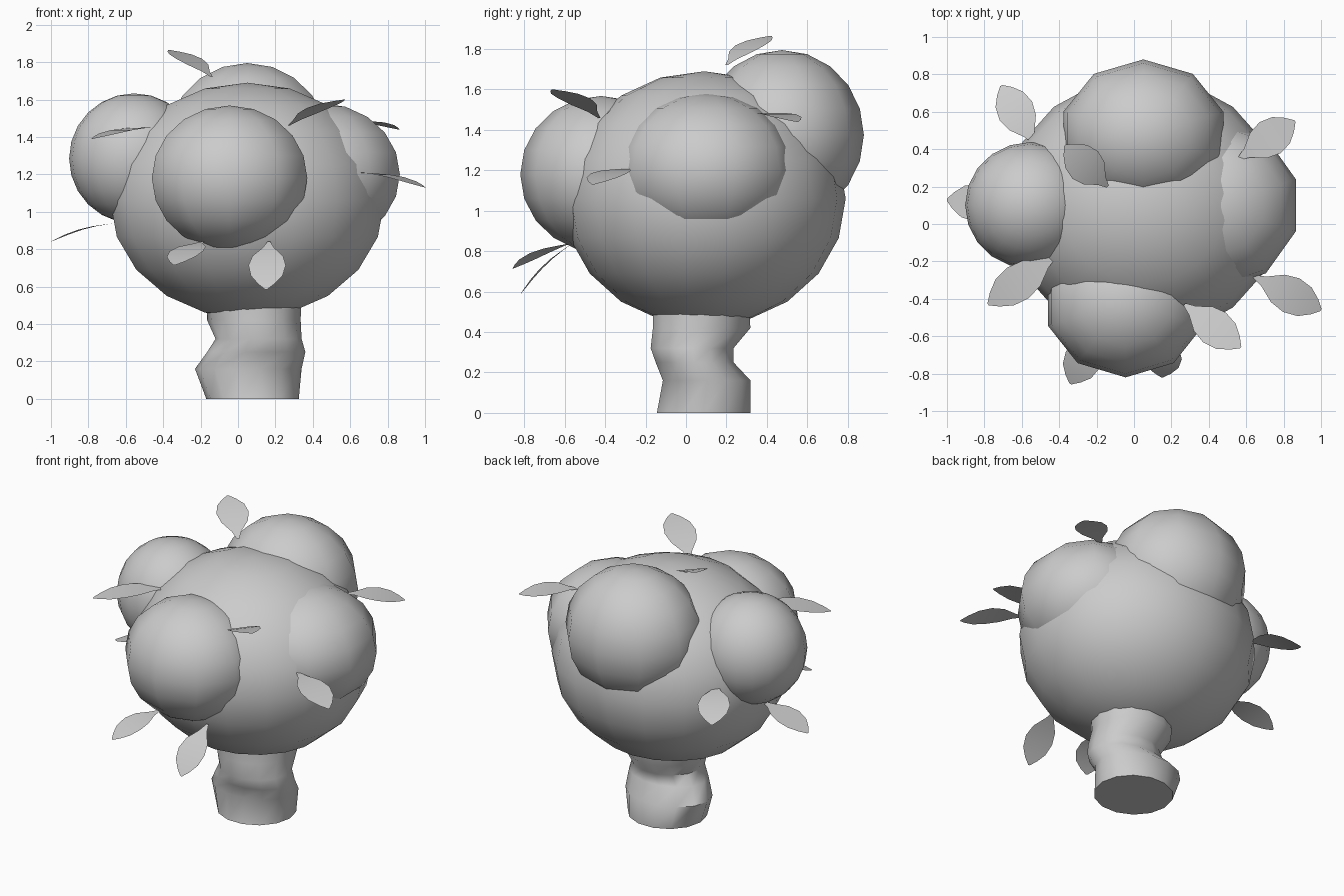
import bpy, math
from mathutils import Vector

if "Cube" in bpy.data.objects:
    bpy.data.objects.remove(bpy.data.objects["Cube"])


def smooth(obj, angle=60):
    bpy.ops.object.select_all(action='DESELECT')
    bpy.context.view_layer.objects.active = obj
    obj.select_set(True)
    bpy.ops.object.shade_smooth_by_angle(angle=math.radians(angle))


def mesh_object(name, verts, faces):
    me = bpy.data.meshes.new(name)
    me.from_pydata(verts, [], faces)
    me.update()
    obj = bpy.data.objects.new(name, me)
    bpy.context.collection.objects.link(obj)
    smooth(obj)
    return obj


def foliage(name, centre, radii, segments, rings):
    bpy.ops.mesh.primitive_uv_sphere_add(segments=segments, ring_count=rings,
                                         radius=1, location=centre)
    obj = bpy.context.object
    obj.name = name
    obj.scale = radii
    bpy.ops.object.transform_apply(location=False, rotation=False, scale=True)
    smooth(obj)


def leaf(name, base, tip):
    # flat pointed blade, slightly arched, width kept horizontal
    base, tip = Vector(base), Vector(tip)
    along = tip - base
    side = along.cross(Vector((0, 0, 1))).normalized()
    up = side.cross(along).normalized()
    profile = [(0.0, 0.008), (0.15, 0.03), (0.35, 0.082), (0.55, 0.1),
               (0.75, 0.085), (0.9, 0.045), (1.0, 0.006)]
    verts = []
    for t, w in profile:
        p = base + along * t + up * (0.02 * math.sin(math.pi * t))
        verts += [p - side * w, p + side * w]
    faces = [(2 * i, 2 * i + 1, 2 * i + 3, 2 * i + 2) for i in range(len(profile) - 1)]
    mesh_object(name, verts, faces)


# Wobbly trunk: rings of (z, xmin, xmax, ymin, ymax)
rings = [(0.0, -0.17, 0.325, -0.15, 0.325), (0.16, -0.23, 0.34, -0.12, 0.325),
         (0.25, -0.165, 0.36, -0.155, 0.24), (0.32, -0.12, 0.34, -0.18, 0.24),
         (0.42, -0.165, 0.335, -0.17, 0.325), (0.62, -0.17, 0.34, -0.17, 0.31)]
n = 14
verts, faces = [], []
for z, x0, x1, y0, y1 in rings:
    for i in range(n):
        a = 2 * math.pi * i / n
        verts.append(((x0 + x1) / 2 + (x1 - x0) / 2 * math.cos(a),
                      (y0 + y1) / 2 + (y1 - y0) / 2 * math.sin(a), z))
for r in range(len(rings) - 1):
    for i in range(n):
        j = (i + 1) % n
        faces.append((r * n + i, r * n + j, (r + 1) * n + j, (r + 1) * n + i))
faces.append(tuple(reversed(range(n))))
faces.append(tuple(range((len(rings) - 1) * n, len(rings) * n)))
mesh_object("trunk", verts, faces)

# Main crown and four lumps
foliage("crown", (0.05, 0.09, 1.06), (0.745, 0.7, 0.63), 18, 10)
foliage("crown_lump_back", (0.05, 0.475, 1.375), (0.45, 0.405, 0.42), 10, 10)
foliage("crown_lump_front", (-0.045, -0.42, 1.18), (0.437, 0.4, 0.388), 10, 10)
foliage("crown_lump_right", (0.445, 0.1, 1.2), (0.442, 0.45, 0.38), 10, 10)
foliage("crown_lump_left", (-0.555, 0.1, 1.285), (0.348, 0.338, 0.348), 20, 12)

# Loose leaves: base and tip
leaves = [((-0.53, 0.43, 1.15), (-0.71, 0.74, 1.05)),
          ((-0.64, 0.09, 0.94), (-1.0, 0.13, 0.84)),
          ((-0.42, -0.17, 1.45), (-0.78, -0.43, 1.39)),
          ((-0.19, -0.56, 0.84), (-0.34, -0.855, 0.715)),
          ((0.165, -0.56, 0.84), (0.15, -0.82, 0.585)),
          ((0.27, -0.43, 1.46), (0.57, -0.66, 1.6)),
          ((0.64, -0.28, 1.21), (1.0, -0.46, 1.13)),
          ((0.56, 0.35, 1.48), (0.86, 0.55, 1.44)),
          ((-0.14, 0.2, 1.72), (-0.37, 0.42, 1.865))]
for k, (b, t) in enumerate(leaves):
    leaf(f"leaf_{k + 1}", b, t)
